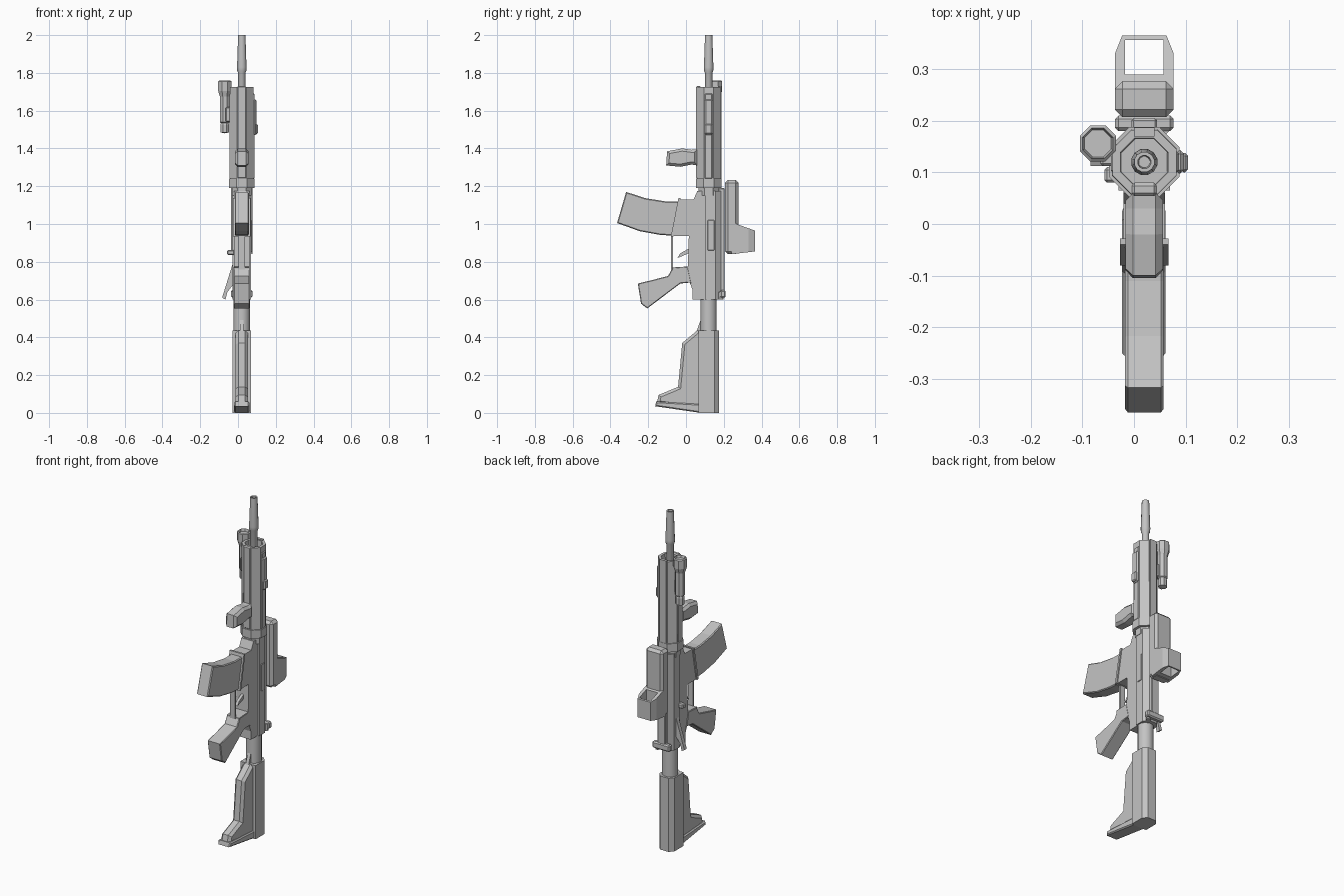
import bpy, bmesh, math

old = bpy.data.objects.get("Cube")
if old:
    bpy.data.objects.remove(old, do_unlink=True)

grey = bpy.data.materials.new("light_grey")
grey.use_nodes = True
grey.diffuse_color = (0.55, 0.55, 0.55, 1)
grey.node_tree.nodes["Principled BSDF"].inputs["Base Color"].default_value = (0.55, 0.55, 0.55, 1)

CX, CY = 0.02, 0.12  # barrel axis


def finish(name, bm, bevel=0, smooth=False):
    bmesh.ops.recalc_face_normals(bm, faces=bm.faces)
    if bevel:
        bmesh.ops.bevel(bm, geom=[e for e in bm.edges if e.calc_face_angle(0) > 0.9],
                        offset=bevel, segments=1, affect='EDGES', clamp_overlap=True)
    mesh = bpy.data.meshes.new(name)
    bm.to_mesh(mesh)
    bm.free()
    mesh.materials.append(grey)
    ob = bpy.data.objects.new(name, mesh)
    bpy.context.collection.objects.link(ob)
    if smooth:
        bpy.ops.object.select_all(action='DESELECT')
        ob.select_set(True)
        bpy.context.view_layer.objects.active = ob
        bpy.ops.object.shade_smooth_by_angle(angle=math.radians(35))
    return ob


def extrude(name, points, lo, hi, axis="x", bevel=0, side_bevel=0):
    """Extrude an outline along x (points are y,z), y (x,z) or z (x,y)."""
    place = {"x": lambda a, b, d: (d, a, b),
             "y": lambda a, b, d: (a, d, b),
             "z": lambda a, b, d: (a, b, d)}[axis]
    bm = bmesh.new()
    face = bm.faces.new([bm.verts.new(place(a, b, lo)) for a, b in points])
    geom = bmesh.ops.extrude_face_region(bm, geom=[face])["geom"]
    step = place(0, 0, hi - lo)
    bmesh.ops.translate(bm, vec=step, verts=[g for g in geom if isinstance(g, bmesh.types.BMVert)])
    if side_bevel:  # chamfer only the outlines of both ends
        bmesh.ops.recalc_face_normals(bm, faces=bm.faces)
        k = "xyz".index(axis)
        rims = [e for e in bm.edges if abs(e.verts[0].co[k] - e.verts[1].co[k]) < 1e-6]
        bmesh.ops.bevel(bm, geom=rims, offset=side_bevel, segments=1,
                        affect='EDGES', clamp_overlap=True)
    return finish(name, bm, bevel)


def box(name, x, y, z, bevel=0):
    return extrude(name, [(y[0], z[0]), (y[1], z[0]), (y[1], z[1]), (y[0], z[1])],
                   x[0], x[1], bevel=bevel)


def lathe(name, profile, sides, cx=CX, cy=CY, smooth=False):
    """Turn an r,z profile about a vertical axis; r = 0 closes an end."""
    bm = bmesh.new()
    rings = []
    for r, z in profile:
        if r == 0:
            rings.append([bm.verts.new((cx, cy, z))] * sides)
        else:
            turns = [2 * math.pi * (i + 0.5) / sides for i in range(sides)]
            rings.append([bm.verts.new((cx + r * math.cos(t), cy + r * math.sin(t), z)) for t in turns])
    for a, b in zip(rings, rings[1:]):
        for i in range(sides):
            j = (i + 1) % sides
            bm.faces.new(dict.fromkeys((a[i], a[j], b[j], b[i])))
    return finish(name, bm, smooth=smooth)


# Barrel with a bored muzzle
lathe("barrel", [(0, 1.95), (.011, 1.95), (.013, 2), (.02, 2), (.026, 1.83), (.025, 1.81),
                 (.02, 1.8), (.02, 1.2), (0, 1.2)], 12, smooth=True)

# Eight sided handguard, hollow at the front
lathe("handguard", [(0, 1.66), (.048, 1.66), (.05, 1.725), (.067, 1.725), (.068, 1.19), (0, 1.19)], 8)
lathe("handguard_ring", [(0, 1.24), (.074, 1.24), (.074, 1.19), (0, 1.19)], 8)
box("handguard_top_rail", (.0, .04), (.17, .187), (1.19, 1.73))
box("handguard_bottom_rail", (-.005, .045), (.054, .08), (1.24, 1.73), .006)
for name, x in (("left", (.07, .087)), ("right", (-.045, -.03))):
    box(name + "_side_rail", x, (.1, .14), (1.24, 1.69), .004)

# Side panel with its button
box("side_panel", (.08, .097), (.098, .143), (1.47, 1.66), .007)
box("side_panel_button", (.09, .105), (.1, .138), (1.475, 1.53), .006)

# Torch on the other side
lathe("torch", [(0, 1.745), (.028, 1.745), (.032, 1.76), (.038, 1.755), (.038, 1.705), (.028, 1.675),
                (.028, 1.54), (.022, 1.535), (.025, 1.525), (.025, 1.485), (0, 1.48)], 8, -.07, .156)
box("torch_mount", (-.065, -.025), (.112, .155), (1.54, 1.62), .005)

# Front hand grip
extrude("front_grip", [(.06, 1.395), (.03, 1.393), (-.02, 1.4), (-.1, 1.385), (-.105, 1.31),
                       (-.03, 1.303), (.03, 1.315), (.06, 1.31)], -.016, .056, side_bevel=.014)

# Upper receiver with its neck and rail
extrude("upper_receiver", [(-.03, .1), (.07, .1), (.07, .155), (.048, .185), (-.008, .185), (-.03, .155)],
        .6, 1.175, "z")
lathe("receiver_neck", [(0, 1.2), (.057, 1.2), (.057, 1.15), (0, 1.15)], 8)
box("receiver_rail", (-.005, .045), (.17, .205), (.64, 1.19), .004)
box("ejection_cover", (.068, .074), (.115, .15), (.86, 1.02), .002)

# Lower receiver and magazine well
extrude("lower_receiver", [(.12, .6), (.035, .6), (.035, .65), (.02, .69), (-.02, .69), (-.075, .735),
                           (-.075, .77), (.01, .775), (.015, .937), (-.07, .937), (-.032, 1.13),
                           (.04, 1.13), (.06, 1.175), (.12, 1.175)], -.02, .06)
extrude("magazine_well_lip", [(-.08, .935), (-.066, .935), (-.028, 1.137), (-.04, 1.137)], -.027, .067)

# Trigger guard and trigger
box("trigger_guard", (.003, .037), (-.08, -.07), (.76, .94))
extrude("trigger", [(.015, .87), (-.03, .845), (-.045, .82), (-.02, .83), (.015, .845)], .012, .028)

# Curved magazine
extrude("magazine", [(-.035, 1.12), (-.11, 1.12), (-.217, 1.137), (-.317, 1.17), (-.365, 1.005),
                     (-.245, .962), (-.14, .943), (-.06, .937)], -.017, .057, side_bevel=.005)

# Rear hand grip
extrude("rear_grip", [(.035, .66), (.02, .69), (-.03, .685), (-.205, .553), (-.238, .578), (-.255, .685),
                      (-.18, .703), (-.095, .725), (-.07, .77), (.01, .775)], -.023, .061, side_bevel=.012)

# Charging handle, lever and assist knob
box("charging_handle", (-.037, .077), (.18, .21), (.61, .65), .007)
extrude("lever", [(-.025, .8), (-.084, .61), (-.066, .6), (-.056, .64), (-.025, .68)], .112, .135, "y")
box("lever_catch", (-.057, -.02), (.08, .11), (.835, .862), .005)
lathe("assist_knob", [(0, .64), (.014, .64), (.014, .6), (0, .6)], 8, .055, .185)

# Sight: solid body, hood and see-through window
box("sight_body", (-.037, .077), (.207, .277), (.84, 1.233), .015)
hood = extrude("sight_hood", [(-.037, .24), (.077, .24), (.077, .33), (.063, .365),
                              (-.023, .365), (-.037, .33)], .84, 1.01, "z")
for v in hood.data.vertices:  # slope the top and bottom of the hood
    rise = (v.co.y - .24) / .125
    v.co.z += -.045 * rise if v.co.z > .9 else .015 * rise
cutter = box("window_cutter", (-.017, .057), (.29, .357), (.7, 1.1))
cutter.hide_render = True
mod = hood.modifiers.new("window", 'BOOLEAN')
mod.object = cutter
mod.operation = 'DIFFERENCE'
mod.solver = 'EXACT'
bpy.context.view_layer.objects.active = hood
bpy.ops.object.modifier_apply(modifier=mod.name)
bpy.data.objects.remove(cutter, do_unlink=True)

# Stock: tube, sleeve, fin and butt
lathe("stock_tube", [(0, .62), (.044, .62), (.044, .4), (0, .4)], 12, smooth=True)
extrude("stock_sleeve", [(-.03, .065), (.07, .065), (.07, .15), (.048, .175), (-.008, .175), (-.03, .15)],
        0, .437, "z")
extrude("stock_fin", [(.08, .437), (.06, .437), (-.02, .37), (-.042, .138), (-.145, .095),
                      (-.155, .05), (.08, .02)], -.012, .052, side_bevel=.016)
extrude("stock_rib", [(.09, .5), (.08, .5), (.055, .43), (.09, .43)], .01, .03)
extrude("butt_plate", [(.1, 0), (.065, .002), (-.163, .035), (-.158, .06), (.1, .045)],
        -.02, .06, side_bevel=.006)
